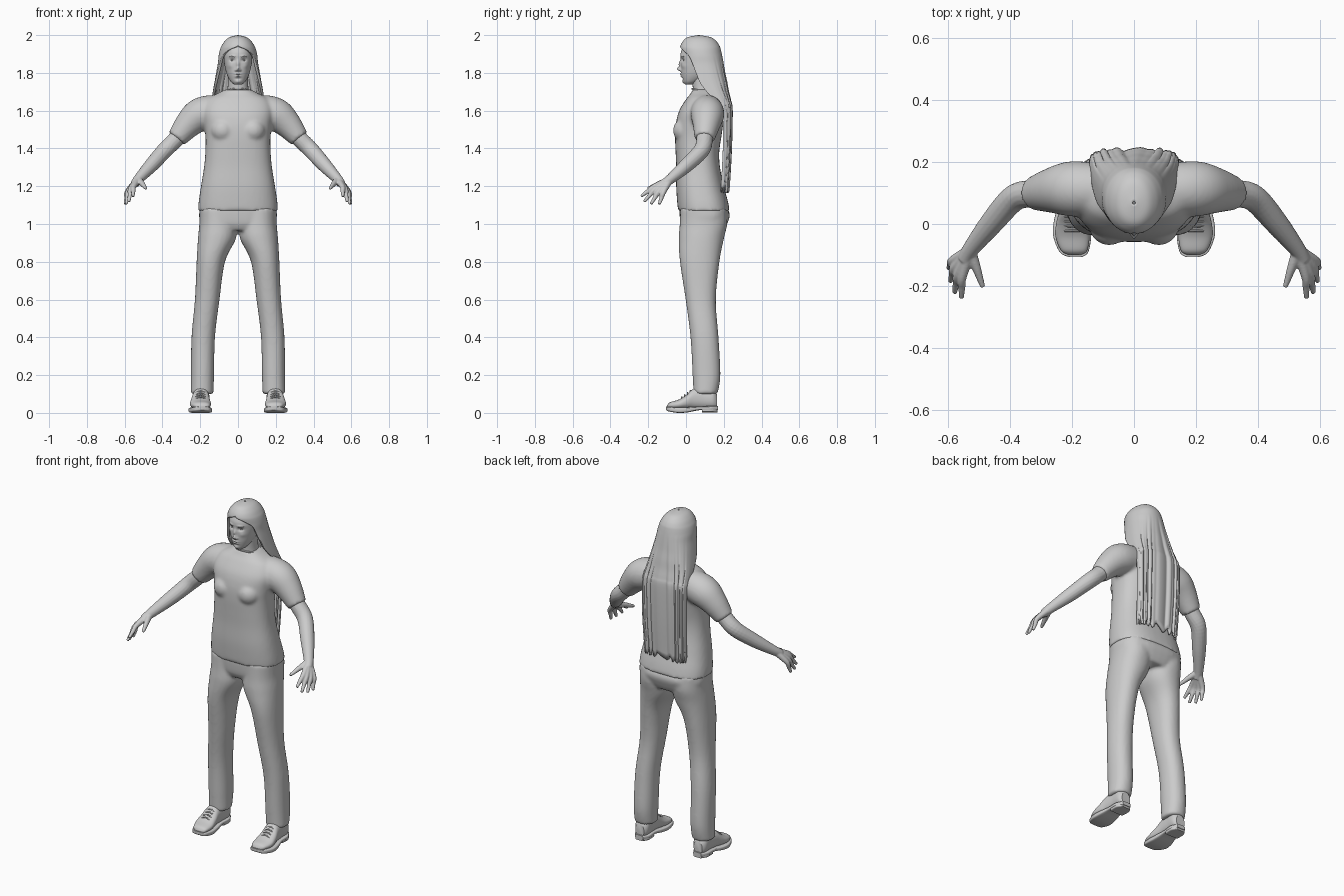
import bpy, bmesh
from math import sin, cos, pi, radians, exp, copysign
from mathutils import Vector

old = bpy.data.objects.get("Cube")
if old:
    bpy.data.objects.remove(old, do_unlink=True)

grey = bpy.data.materials.new("plain grey")
grey.use_nodes = True
grey.diffuse_color = (0.6, 0.6, 0.6, 1)
grey.node_tree.nodes["Principled BSDF"].inputs["Base Color"].default_value = grey.diffuse_color


def spline(keys, steps):
    """Smooth curve through tuples of any length."""
    out = []
    for i in range(len(keys) - 1):
        quad = [keys[max(i - 1, 0)], keys[i], keys[i + 1], keys[min(i + 2, len(keys) - 1)]]
        for s in range(steps):
            t = s / steps
            out.append([b + t * ((c - a) + t * ((2 * a - 5 * b + 4 * c - d) + t * (3 * b - a - 3 * c + d))) / 2
                        for a, b, c, d in zip(*quad)])
    return out + [list(keys[-1])]


def power(v, p):
    return copysign(abs(v) ** (2 / p), v)


def skin(bm, rings, closed=True):
    """Join rings of points into a surface; closed rings also get end caps."""
    vs = [[bm.verts.new(p) for p in ring] for ring in rings]
    n = len(vs[0])
    for a, b in zip(vs, vs[1:]):
        for j in range(n if closed else n - 1):
            k = (j + 1) % n
            bm.faces.new((a[j], a[k], b[k], b[j]))
    if closed:
        bm.faces.new(vs[0][::-1])
        bm.faces.new(vs[-1])


def loft(bm, keys, along="z", steps=6, n=40, p=2.2):
    """Keys: position along the axis, centre x, half width, low and high of the third axis."""
    rings = []
    for t, x, w, lo, hi in spline(keys, steps):
        ring = []
        for j in range(n):
            a = 2 * pi * j / n
            px = x + w * power(cos(a), p)
            q = (lo + hi) / 2 + (hi - lo) / 2 * power(sin(a), p)
            ring.append((px, q, t) if along == "z" else (px, t, q))
        rings.append(ring)
    skin(bm, rings)


def tube(bm, keys, steps=6, n=16):
    """Keys: x, y, z, radius."""
    pts = spline(keys, steps)
    rings = []
    for i, pt in enumerate(pts):
        d = (Vector(pts[min(i + 1, len(pts) - 1)][:3]) - Vector(pts[max(i - 1, 0)][:3])).normalized()
        u = d.cross(Vector((0, 0, 1))).normalized()
        v = u.cross(d)
        rings.append([Vector(pt[:3]) + pt[3] * (u * cos(2 * pi * j / n) + v * sin(2 * pi * j / n)) for j in range(n)])
    skin(bm, rings)


def flip(keys, s, col):
    return [tuple(v * s if i == col else v for i, v in enumerate(k)) for k in keys]


def finish(name, bm, voxel=0, relax=0, angle=40):
    bmesh.ops.recalc_face_normals(bm, faces=bm.faces)
    me = bpy.data.meshes.new(name)
    bm.to_mesh(me)
    bm.free()
    me.materials.append(grey)
    ob = bpy.data.objects.new(name, me)
    bpy.context.collection.objects.link(ob)
    bpy.ops.object.select_all(action="DESELECT")
    ob.select_set(True)
    bpy.context.view_layer.objects.active = ob
    if voxel:
        me.shade_smooth()
        r = ob.modifiers.new("Blend", "REMESH")
        r.mode, r.voxel_size, r.use_smooth_shade = "VOXEL", voxel, True
        s = ob.modifiers.new("Relax", "SMOOTH")
        s.factor, s.iterations = 0.5, relax
    else:
        bpy.ops.object.shade_smooth_by_angle(angle=radians(angle))
    return ob


# Shirt: body, bust and sleeves blended together
bm = bmesh.new()
loft(bm, [(1.07, 0, .212, -.042, .232), (1.12, 0, .208, -.047, .222), (1.2, 0, .196, -.052, .2),
          (1.3, 0, .18, -.052, .18), (1.38, 0, .173, -.055, .176), (1.46, 0, .172, -.058, .187),
          (1.53, 0, .18, -.054, .197), (1.6, 0, .19, -.036, .203), (1.66, 0, .165, 0, .197),
          (1.69, 0, .11, .024, .178), (1.712, 0, .068, .036, .16)], p=2.5)
for s in (1, -1):
    bmesh.ops.create_uvsphere(bm, u_segments=24, v_segments=16, radius=.065)
    bmesh.ops.translate(bm, verts=bm.verts[-(24 * 15 + 2):], vec=(.08 * s, -.004, 1.495))
    tube(bm, flip([(.08, .11, 1.6, .08), (.15, .112, 1.594, .088), (.21, .113, 1.573, .088),
                   (.265, .108, 1.525, .073), (.325, .098, 1.452, .053)], s, 0), n=28)
finish("shirt", bm, .009, 6)

# Collar band
bm = bmesh.new()
tube(bm, [(.067 * sin(a * pi / 12), .098 - .064 * cos(a * pi / 12), 1.71 + .006 * cos(a * pi / 6), .005)
          for a in range(25)], steps=2, n=8)
finish("collar", bm)

# Trousers: hips and two legs
bm = bmesh.new()
loft(bm, [(.965, 0, .16, -.01, .2), (1, 0, .198, -.028, .218), (1.05, 0, .206, -.034, .232),
          (1.09, 0, .2, -.035, .215)], p=2.6)
for s in (1, -1):
    loft(bm, flip([(.1, .19, .06, .04, .167), (.2, .188, .061, .035, .182), (.4, .184, .062, .024, .172),
                   (.6, .163, .065, -.002, .158), (.8, .144, .075, -.032, .177), (.92, .112, .1, -.038, .2),
                   (1, .105, .1, -.033, .218), (1.08, .105, .1, -.03, .215)], s, 1))
finish("trousers", bm, .009, 4)

# Arms with hands
tips = [((.553, -.17, 1.197), (.556, -.238, 1.147)), ((.567, -.16, 1.188), (.578, -.222, 1.118)),
        ((.578, -.14, 1.178), (.592, -.186, 1.106)), ((.585, -.118, 1.172), (.597, -.142, 1.104)),
        ((.507, -.143, 1.213), (.487, -.203, 1.188))]
for side, s in (("left", 1), ("right", -1)):
    bm = bmesh.new()
    tube(bm, flip([(.28, .1, 1.505, .044), (.33, .098, 1.448, .044), (.388, .082, 1.39, .043),
                   (.458, .004, 1.312, .038), (.525, -.08, 1.24, .027), (.545, -.115, 1.214, .024)], s, 0))
    for knuckle, tip in tips:
        mid = [(a + b) / 2 for a, b in zip(knuckle, tip)]
        tube(bm, flip([(.528, -.085, 1.235, .02), (*knuckle, .0145), (*mid, .0115), (*tip, .008)], s, 0), n=12)
    finish(side + "_arm", bm, .004, 3)

# Neck
bm = bmesh.new()
loft(bm, [(1.67, 0, .064, .036, .16), (1.72, 0, .055, .036, .15), (1.79, 0, .053, .03, .145)])
finish("neck", bm)

# Head, with soft bumps for the facial features
bm = bmesh.new()
loft(bm, [(1.738, 0, .02, -.004, .03), (1.755, 0, .039, -.015, .07), (1.79, 0, .058, -.024, .13),
          (1.83, 0, .069, -.027, .16), (1.87, 0, .075, -.028, .17), (1.91, 0, .074, -.027, .172),
          (1.95, 0, .06, -.006, .16), (1.98, 0, .033, .03, .12)], steps=14, n=128)
# x, z, amount forward, spread in x, spread in z
bumps = [(0, 1.82, .02, .009, .01), (0, 1.845, .011, .008, .02), (.011, 1.814, .008, .006, .006),
         (.03, 1.868, -.01, .014, .009), (.03, 1.889, .004, .017, .006), (0, 1.794, .008, .016, .0045),
         (0, 1.782, .008, .014, .0045), (0, 1.769, -.003, .016, .005), (0, 1.752, .005, .014, .009),
         (.043, 1.837, .004, .014, .014)]
for v in bm.verts:
    if v.co.y < .06:
        x, z = v.co.x, v.co.z
        for bx, bz, amount, sx, sz in bumps:
            for c in {bx, -bx}:
                v.co.y -= amount * exp(-((x - c) / sx) ** 2 - ((z - bz) / sz) ** 2)
finish("head", bm, angle=80)

# Eyes and brows
for side, s in (("left", 1), ("right", -1)):
    bm = bmesh.new()
    bmesh.ops.create_uvsphere(bm, u_segments=20, v_segments=12, radius=.011)
    for v in bm.verts:
        v.co = Vector((v.co.x * 1.1 + .03 * s, v.co.y - .004, v.co.z * .55 + 1.867))
    finish(side + "_eye", bm)
    bm = bmesh.new()
    tube(bm, flip([(.015, -.027, 1.883, .002), (.03, -.024, 1.889, .003), (.048, -.011, 1.886, .0015)], s, 0), n=8)
    finish(side + "_brow", bm)

# Long hair: height, centre y, half width, depth, opening angle measured from the back
bm = bmesh.new()
rows = [(1.993, .068, .004, .004, 180), (1.983, .07, .042, .058, 180), (1.963, .072, .066, .084, 180),
        (1.94, .074, .081, .098, 178), (1.922, .077, .089, .101, 152), (1.89, .083, .096, .102, 128),
        (1.85, .09, .1, .102, 118), (1.8, .1, .109, .1, 112), (1.75, .112, .118, .098, 105),
        (1.7, .133, .127, .085, 98), (1.65, .165, .134, .064, 92), (1.6, .19, .138, .046, 90),
        (1.4, .195, .137, .037, 90), (1.18, .183, .13, .037, 90)]
rings = []
for z, yc, w, d, a in spline(rows, 5):
    ring = []
    for j in range(97):
        t = radians(min(a, 180)) * (j / 48 - 1)
        lower = min(max((1.9 - z) / .3, 0), 1)
        lock = lower * (.004 * sin(19 * t) + .003 * sin(31 * t + 1))
        ragged = .016 * sin(23 * t) * max(0, (1.25 - z) / .07)
        p = 2.1 + 1.4 * lower
        ring.append((w * power(sin(t), p), yc + (d + lock) * power(cos(t), p), z + ragged))
    rings.append(ring)
skin(bm, rings, closed=False)
bmesh.ops.remove_doubles(bm, verts=bm.verts, dist=.0003)
hair = finish("hair", bm, angle=60)
thick = hair.modifiers.new("Thickness", "SOLIDIFY")
thick.thickness, thick.offset = .013, 0

# Shoes: upper, sole, heel block and laces
for side, s in (("left", 1), ("right", -1)):
    bm = bmesh.new()
    loft(bm, flip([(-.1, .19, .02, .025, .04), (-.085, .193, .042, .022, .056), (-.04, .198, .055, .02, .07),
                   (.0, .199, .052, .02, .094), (.04, .197, .045, .02, .128), (.09, .194, .042, .02, .132),
                   (.14, .193, .042, .02, .125), (.163, .193, .028, .022, .1)], s, 1), along="y", p=2.3)
    finish(side + "_shoe_upper", bm)
    bm = bmesh.new()
    loft(bm, flip([(-.107, .188, .018, .016, .034), (-.092, .193, .045, .008, .032), (-.04, .199, .061, 0, .029),
                   (.01, .2, .058, .003, .03), (.07, .197, .046, .014, .034), (.13, .194, .047, .014, .036),
                   (.17, .193, .026, .014, .036)], s, 1), along="y", p=5)
    loft(bm, flip([(.085, .195, .044, .003, .025), (.135, .194, .045, .003, .025),
                   (.166, .193, .026, .003, .025)], s, 1), along="y", p=5)
    finish(side + "_shoe_sole", bm)
    bm = bmesh.new()
    for k in range(4):
        y, z = -.022 + .015 * k, .081 + .011 * k
        tube(bm, flip([(.172, y, z - .006, .003), (.198, y, z + .003, .004), (.224, y, z - .006, .003)], s, 0), n=8)
    finish(side + "_laces", bm)
